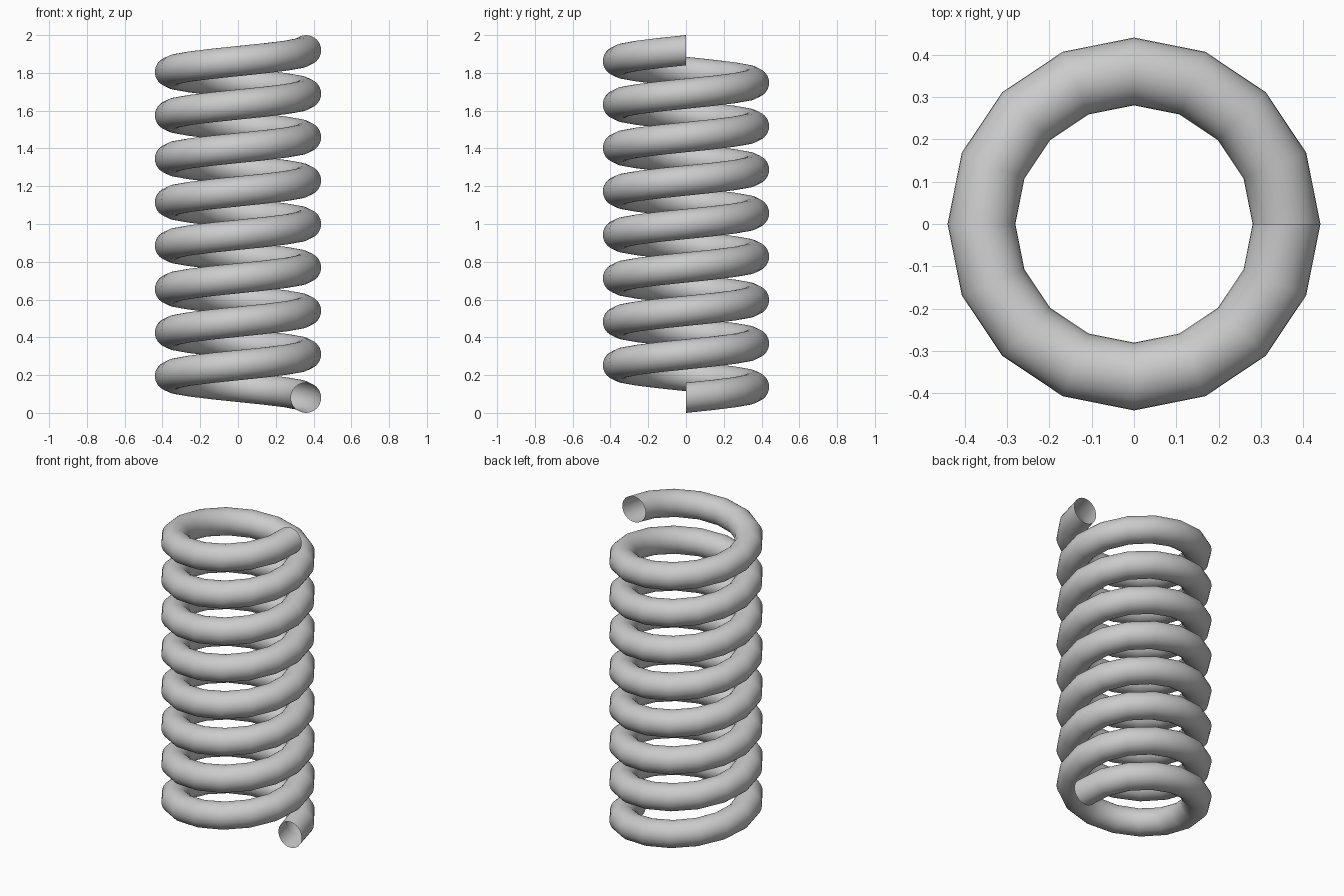
import bpy, bmesh
from math import sin, cos, pi

if "Cube" in bpy.data.objects:
    bpy.data.objects.remove(bpy.data.objects["Cube"])

TURNS, STEPS, SIDES = 8, 16, 32      # coils, segments per coil, tube sides
COIL_R, TUBE_R, PITCH = 0.36, 0.08, 0.23

bm = bmesh.new()

# Upright circular sections swept around a rising helix
rings = []
for i in range(TURNS * STEPS + 1):
    a = 2 * pi * i / STEPS
    z = TUBE_R + PITCH * i / STEPS
    ring = []
    for j in range(SIDES):
        t = 2 * pi * j / SIDES
        r = COIL_R + TUBE_R * cos(t)
        ring.append(bm.verts.new((r * cos(a), r * sin(a), z + TUBE_R * sin(t))))
    rings.append(ring)

# Tube walls, ends left open
for lower, upper in zip(rings, rings[1:]):
    for j in range(SIDES):
        k = (j + 1) % SIDES
        face = bm.faces.new((lower[j], upper[j], upper[k], lower[k]))
        face.smooth = True

mesh = bpy.data.meshes.new("coil_spring")
bm.to_mesh(mesh)
bm.free()
spring = bpy.data.objects.new("coil_spring", mesh)
bpy.context.collection.objects.link(spring)
